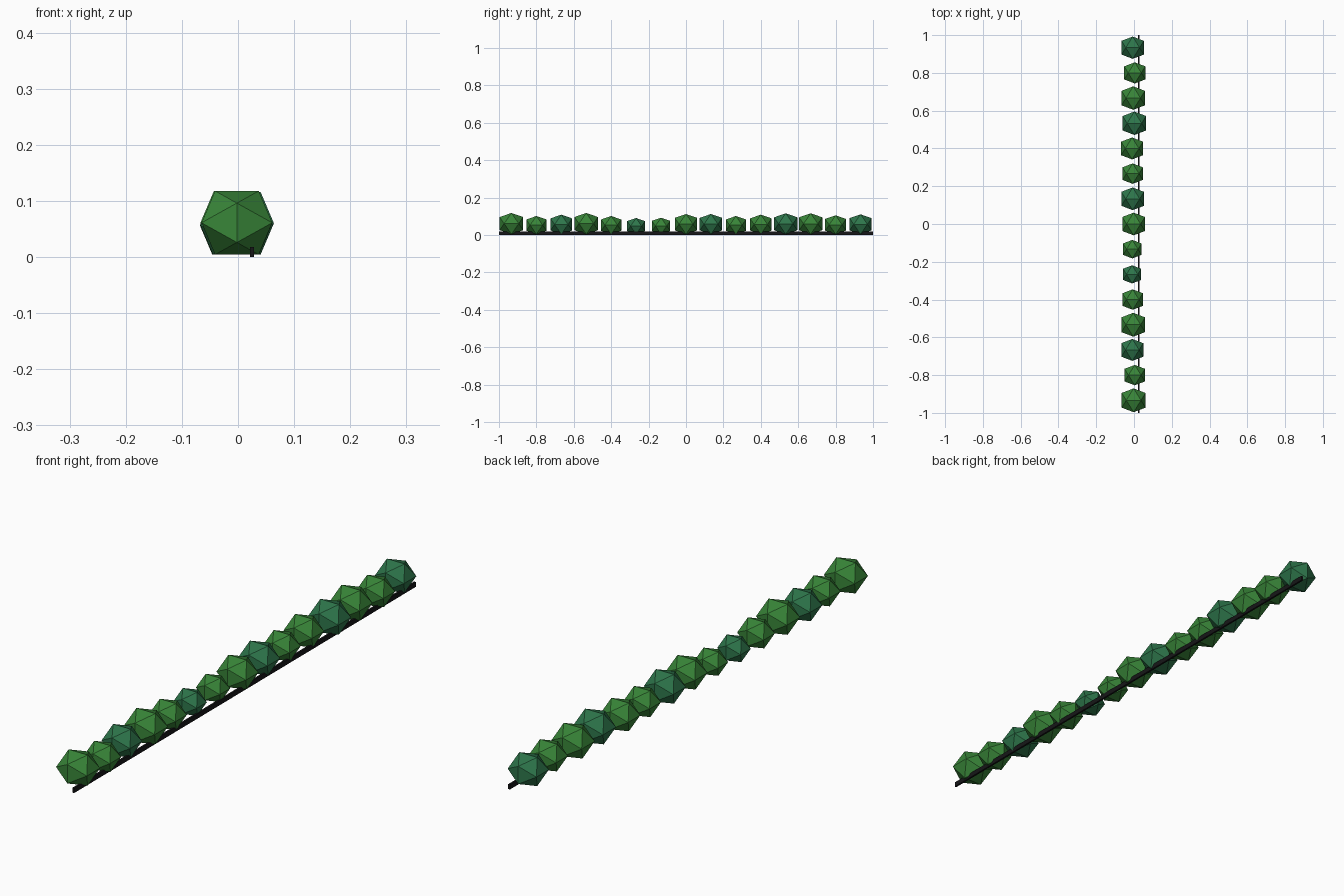
import bpy, bmesh, math

if "Cube" in bpy.data.objects:
    bpy.data.objects.remove(bpy.data.objects["Cube"])

def material(name, rgb):
    m = bpy.data.materials.new(name)
    m.diffuse_color = (*rgb, 1)
    m.use_nodes = True
    m.node_tree.nodes["Principled BSDF"].inputs["Base Color"].default_value = m.diffuse_color
    return m

LEAF = material("leaf green", (0.040, 0.235, 0.040))
PINE = material("blue green", (0.027, 0.180, 0.070))
BLACK = material("edging black", (0.008, 0.008, 0.009))

def add_object(name, bm, mat):
    mesh = bpy.data.meshes.new(name)
    bm.to_mesh(mesh)
    bm.free()
    mesh.materials.append(mat)
    obj = bpy.data.objects.new(name, mesh)
    bpy.context.collection.objects.link(obj)
    return obj

def bush(name, x, y, half_width, mat):
    """Slightly squashed icosahedron with its edges lined up to the axes."""
    phi = (1 + math.sqrt(5)) / 2
    s = half_width / phi
    half_height = half_width * 0.9
    bm = bmesh.new()
    for a in (-1, 1):
        for b in (-phi, phi):
            for co in ((a, 0, b), (0, b, a), (b, a, 0)):
                bm.verts.new(co)
    bmesh.ops.convex_hull(bm, input=bm.verts)
    for v in bm.verts:
        v.co = (x + v.co.x * s, y + v.co.y * s,
                0.0045 + half_height + v.co.z * s * 0.9)
    bmesh.ops.recalc_face_normals(bm, faces=bm.faces)
    return add_object(name, bm, mat)

# Row of bushes, front to back: sideways offset and half width
BUSHES = [(-.002, .063), (.004, .054), (-.009, .058), (-.004, .063), (-.007, .054),
          (-.010, .048), (-.009, .049), (-.002, .060), (-.007, .060), (-.007, .054),
          (-.010, .058), (.002, .062), (-.004, .062), (.004, .056), (-.007, .059)]
for i, (x, w) in enumerate(BUSHES):
    bush(f"bush_{i + 1}", x, (i - 7) * 2 / 15, w, PINE if i % 3 == 2 else LEAF)

# Thin edging strip along the row
bm = bmesh.new()
bmesh.ops.create_cube(bm, size=1)
for v in bm.verts:
    v.co = (0.025 + v.co.x * 0.007, v.co.y * 2, 0.009 + v.co.z * 0.018)
add_object("edging_strip", bm, BLACK)
